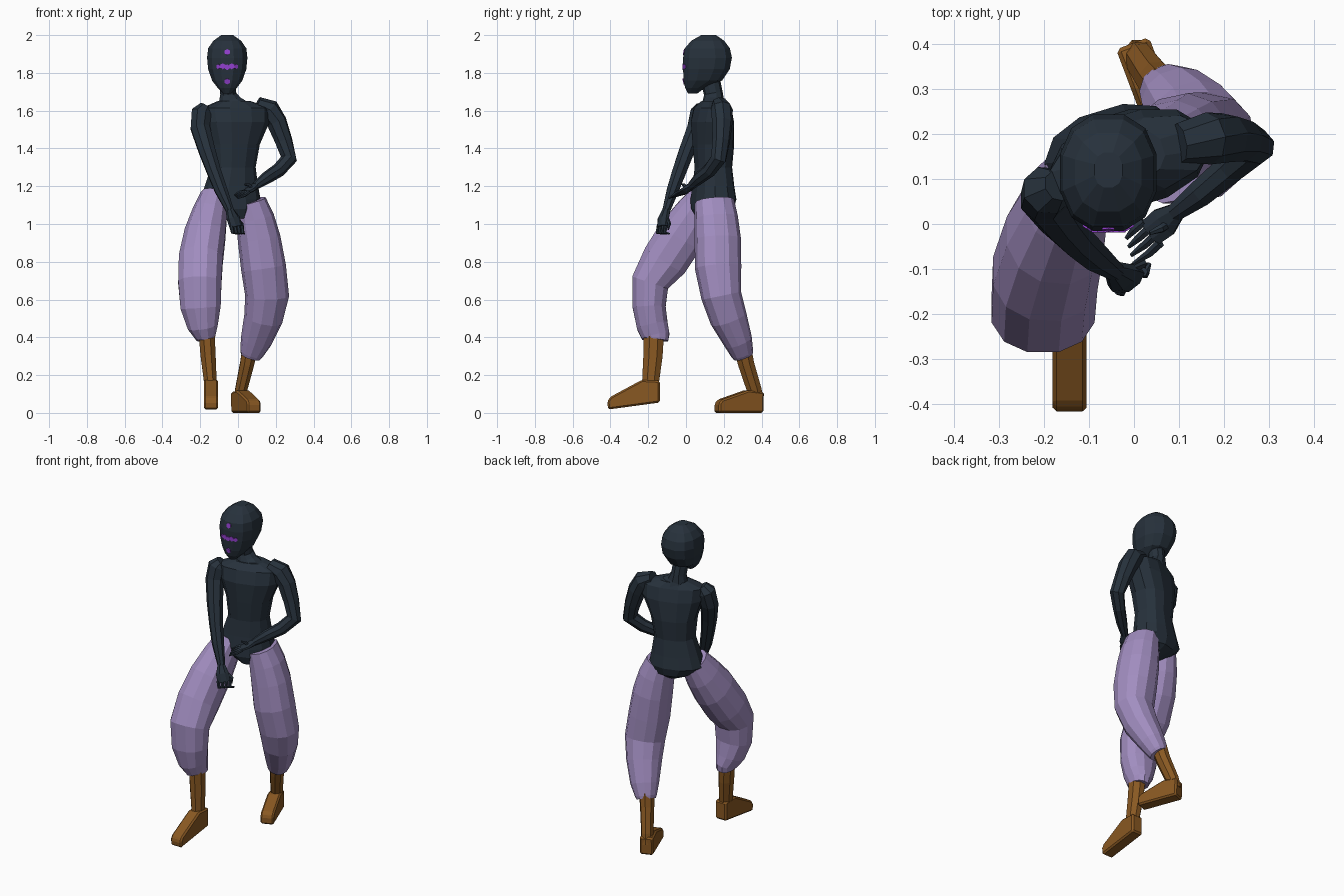
import bpy, bmesh, math
from mathutils import Vector, Matrix
from mathutils.bvhtree import BVHTree

def material(name, rgb):
    m = bpy.data.materials.new(name)
    m.diffuse_color = (*rgb, 1)
    return m

DARK = material("charcoal", (0.020, 0.031, 0.045))
LILAC = material("lilac cloth", (0.36, 0.27, 0.53))
BROWN = material("brown leather", (0.25, 0.098, 0.016))
PURPLE = material("bright purple", (0.29, 0.05, 0.62))

def finish(name, bm, mat):
    bmesh.ops.recalc_face_normals(bm, faces=bm.faces)
    me = bpy.data.meshes.new(name)
    bm.to_mesh(me)
    ob = bpy.data.objects.new(name, me)
    bpy.context.collection.objects.link(ob)
    me.materials.append(mat)
    return ob

def loft(name, rings, mat, n=10, yaw=0, follow=True, power=1.0):
    """Rings are (x, y, z, half width, half depth); follow tilts them along the path."""
    bm = bmesh.new()
    pts = [Vector(r[:3]) for r in rings]
    ref = Vector((math.cos(math.radians(yaw)), math.sin(math.radians(yaw)), 0))
    loops = []
    for i, r in enumerate(rings):
        t = Vector((0, 0, -1))
        if follow:
            a, b = pts[max(i - 1, 0)], pts[min(i + 1, len(pts) - 1)]
            t = (b - a).normalized()
        u = (ref - t * ref.dot(t)).normalized()
        v = t.cross(u)
        ring = []
        for k in range(n):
            ang = 2 * math.pi * (k + 0.5) / n
            c, s = math.cos(ang), math.sin(ang)
            c = math.copysign(abs(c) ** power, c)
            s = math.copysign(abs(s) ** power, s)
            ring.append(bm.verts.new(pts[i] + u * c * r[3] + v * s * r[-1]))
        loops.append(ring)
    for p, q in zip(loops, loops[1:]):
        for k in range(n):
            bm.faces.new((p[k], p[(k + 1) % n], q[(k + 1) % n], q[k]))
    bm.faces.new(loops[0])
    bm.faces.new(loops[-1])
    return finish(name, bm, mat)

# Head: horizontal slices given as height, front, back, half width
slices = [(1.69, .01, .06, .022), (1.72, -.006, .10, .052), (1.76, -.016, .195, .083),
          (1.82, -.019, .235, .104), (1.88, -.019, .247, .110), (1.93, -.010, .236, .104),
          (1.97, .025, .205, .076), (2.0, .08, .16, .032)]
head = loft("head", [(-.057, (f + b) / 2, z, w, (b - f) / 2) for z, f, b, w in slices],
            DARK, 12, follow=False, power=.85)

# Face marks: thin hexagonal plates lying on the face
tree = BVHTree.FromPolygons([v.co for v in head.data.vertices],
                            [p.vertices[:] for p in head.data.polygons])
bm = bmesh.new()
for dx, z, r in [(0, 1.91, .016), (0, 1.755, .016), (-.046, 1.833, .013), (-.024, 1.835, .016),
                 (0, 1.83, .015), (.024, 1.835, .016), (.046, 1.833, .013)]:
    hit, normal, _, _ = tree.ray_cast(Vector((-.057 + dx, -1, z)), Vector((0, 1, 0)))
    rot = normal.to_track_quat('Z', 'Y').to_matrix().to_4x4()
    bmesh.ops.create_cone(bm, cap_ends=True, segments=6, radius1=r, radius2=r, depth=.008,
                          matrix=Matrix.Translation(hit) @ rot)
finish("face_marks", bm, PURPLE)

# Neck and twisted torso
loft("neck", [(-.03, .145, 1.61, .10, .075), (-.045, .145, 1.655, .062, .056),
              (-.052, .145, 1.69, .044, .050), (-.057, .125, 1.78, .046, .052)], DARK)
loft("torso", [(-.02, .145, 1.65, .09, .06), (-.01, .14, 1.615, .185, .085),
               (-.01, .14, 1.54, .18, .105), (-.02, .145, 1.42, .135, .105),
               (-.025, .145, 1.30, .118, .095), (-.035, .145, 1.20, .142, .105),
               (-.04, .145, 1.13, .160, .115), (-.025, .14, 1.08, .115, .11),
               (0, .115, 1.03, .045, .06)], DARK, 12, yaw=17, follow=False, power=.85)

# Arms
loft("right_arm", [(-.17, .085, 1.62, .035, .035), (-.192, .075, 1.59, .058, .056),
                   (-.200, .055, 1.51, .055, .052), (-.165, .005, 1.39, .047, .044),
                   (-.128, -.035, 1.28, .040, .040), (-.09, -.07, 1.18, .036, .034),
                   (-.042, -.105, 1.07, .022, .022)], DARK, 8)
loft("left_arm", [(.10, .18, 1.635, .045, .04), (.165, .19, 1.605, .058, .058),
                  (.205, .192, 1.54, .056, .054), (.242, .186, 1.44, .048, .047),
                  (.270, .172, 1.345, .042, .045), (.215, .125, 1.285, .036, .038),
                  (.15, .07, 1.243, .032, .033), (.09, .025, 1.20, .021, .021)],
     DARK, 8, yaw=-53)

# Hands: palms with tapered fingers
loft("right_palm", [(-.045, -.103, 1.075, .022, .022), (-.025, -.12, 1.03, .040, .024),
                    (-.01, -.125, .985, .040, .022)], DARK, 8, yaw=35)
loft("left_palm", [(.095, .028, 1.203, .021, .019), (.066, .004, 1.183, .037, .016),
                   (.036, -.02, 1.168, .034, .013)], DARK, 8, yaw=-53)

def finger(name, a, b, c, yaw):
    loft(name, [(*a, .011), (*b, .010), (*c, .005)], DARK, 6, yaw=yaw)

for i in range(4):
    s = (i - 1.5) / 1.5
    finger(f"right_finger_{i + 1}", (-.008 + .028 * s, -.126 + .02 * s, .99),
           (-.002 + .026 * s, -.132 + .02 * s, .955), (.014 + .02 * s, -.105 + .018 * s, .948), 35)
    finger(f"left_finger_{i + 1}", (.04 + .018 * s, -.018 - .024 * s, 1.170),
           (.018 + .017 * s, -.038 - .026 * s, 1.158 - .005 * s),
           (-.009 + .008 * s, -.06 - .028 * s, 1.145 - .008 * s), -53)
finger("right_thumb", (-.01, -.10, 1.03), (.02, -.088, 1.0), (.022, -.095, .97), 35)
finger("left_thumb", (.075, .0, 1.185), (.06, -.01, 1.205), (.035, -.02, 1.21), -53)

# Baggy trouser legs
loft("right_trouser_leg", [(-.125, .10, 1.145, .075, .085), (-.15, .045, 1.05, .095, .112),
                           (-.175, -.025, .94, .112, .13), (-.197, -.11, .81, .120, .128),
                           (-.202, -.19, .69, .118, .103), (-.198, -.195, .56, .110, .090),
                           (-.186, -.178, .46, .083, .085), (-.172, -.160, .405, .056, .076),
                           (-.170, -.162, .388, .050, .070)], LILAC, 12, power=.9)
loft("left_trouser_leg", [(.065, .15, 1.12, .082, .105), (.09, .16, 1.03, .10, .115),
                          (.112, .168, .92, .112, .122), (.135, .170, .77, .118, .122),
                          (.154, .187, .62, .116, .105), (.134, .225, .50, .102, .098),
                          (.095, .275, .38, .082, .076), (.071, .297, .315, .062, .060),
                          (.066, .302, .30, .054, .054)], LILAC, 12, yaw=12, power=.9)

# Boots: a shaft plus a foot made by extruding its side outline
def boot(side, shaft, heel, direction, outline, half):
    loft(side + "_boot_shaft", shaft, BROWN, 8)
    d = Vector((*direction, 0)).normalized()
    w = Vector((-d.y, d.x, 0))
    bm = bmesh.new()
    rows = []
    for e in (-1, 1):
        rows.append([bm.verts.new(Vector((*heel, z)) + d * s + w * e * half) for s, z in outline])
        bm.faces.new(rows[-1])
    n = len(outline)
    for k in range(n):
        bm.faces.new((rows[0][k], rows[0][(k + 1) % n], rows[1][(k + 1) % n], rows[1][k]))
    bmesh.ops.bevel(bm, geom=bm.edges[:], offset=.009, segments=1, affect='EDGES')
    finish(side + "_boot_foot", bm, BROWN)

boot("right", [(-.166, -.170, .42, .046, .058), (-.158, -.175, .30, .043, .055),
               (-.146, -.188, .16, .036, .048), (-.144, -.19, .09, .034, .045)],
     (-.143, -.138), (0, -1),
     [(0, .055), (0, .17), (.095, .175), (.262, .085), (.279, .06), (.274, .018)], .038)
boot("left", [(.063, .300, .34, .044, .050), (.048, .318, .26, .040, .046),
              (.016, .362, .12, .034, .042), (.008, .37, .06, .034, .042)],
     (-.002, .398), (.085, -.225),
     [(0, 0), (-.004, .11), (.085, .12), (.235, .07), (.252, .05), (.252, 0)], .039)
